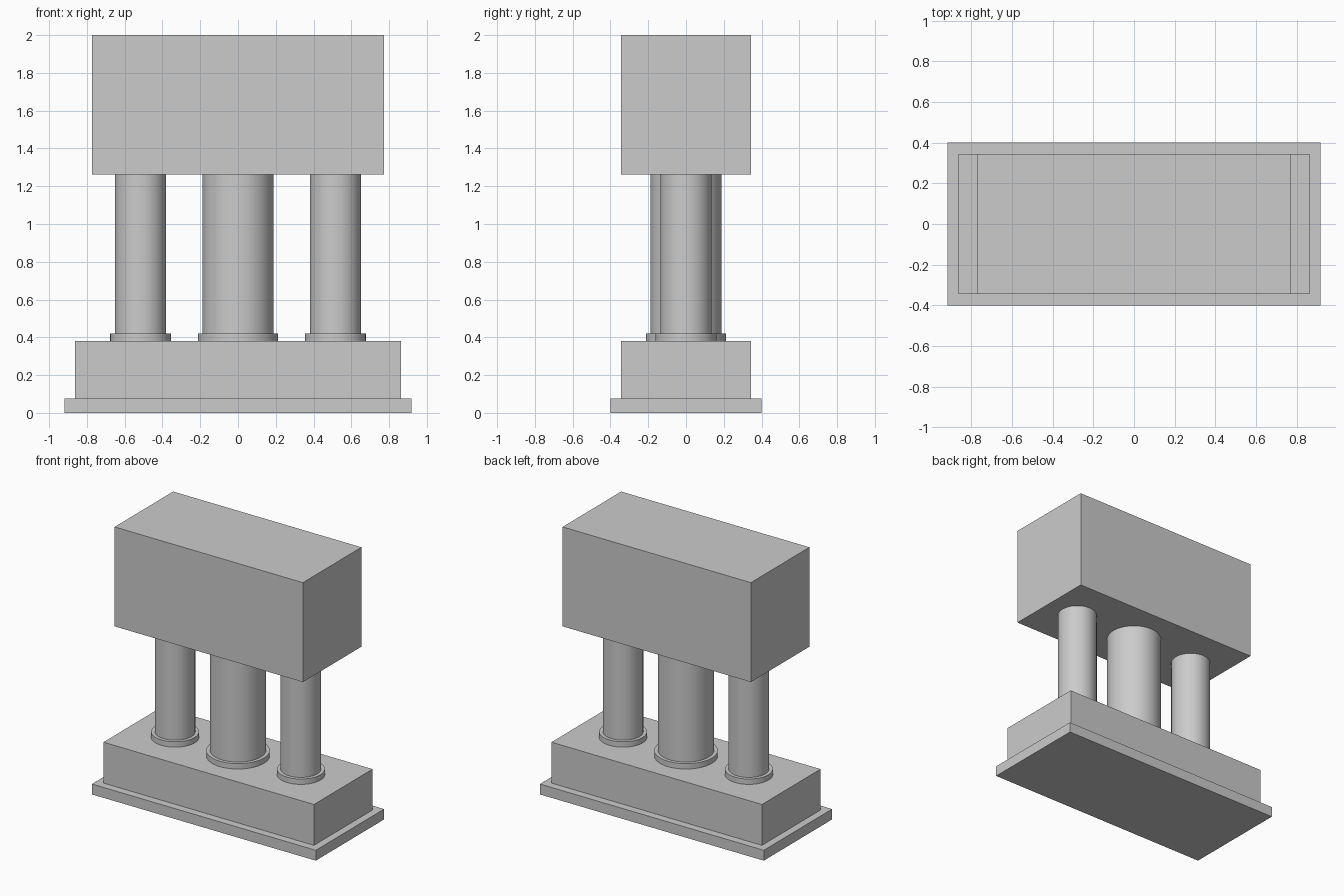
import bpy
from math import radians

if "Cube" in bpy.data.objects:
    bpy.data.objects.remove(bpy.data.objects["Cube"])


def box(name, hx, hy, z0, z1):
    bpy.ops.mesh.primitive_cube_add(size=1, location=(0, 0, (z0 + z1) / 2))
    o = bpy.context.object
    o.name = name
    o.scale = (2 * hx, 2 * hy, z1 - z0)
    bpy.ops.object.transform_apply(location=False, rotation=False, scale=True)


def cylinder(name, x, r, z0, z1):
    bpy.ops.mesh.primitive_cylinder_add(vertices=64, radius=r, depth=z1 - z0,
                                        location=(x, 0, (z0 + z1) / 2))
    bpy.context.object.name = name
    bpy.ops.object.shade_smooth_by_angle(angle=radians(30))


# Stepped base and upper block
box("base_slab", 0.918, 0.40, 0, 0.077)
box("plinth", 0.863, 0.343, 0.077, 0.38)
box("upper_block", 0.772, 0.343, 1.263, 2.0)

# Three columns, each standing in a low collar
for side, x, r in (("left", -0.516, 0.136), ("middle", 0, 0.188), ("right", 0.516, 0.136)):
    cylinder(side + "_column", x, r, 0.38, 1.263)
    cylinder(side + "_collar", x, r + 0.025, 0.38, 0.42)
